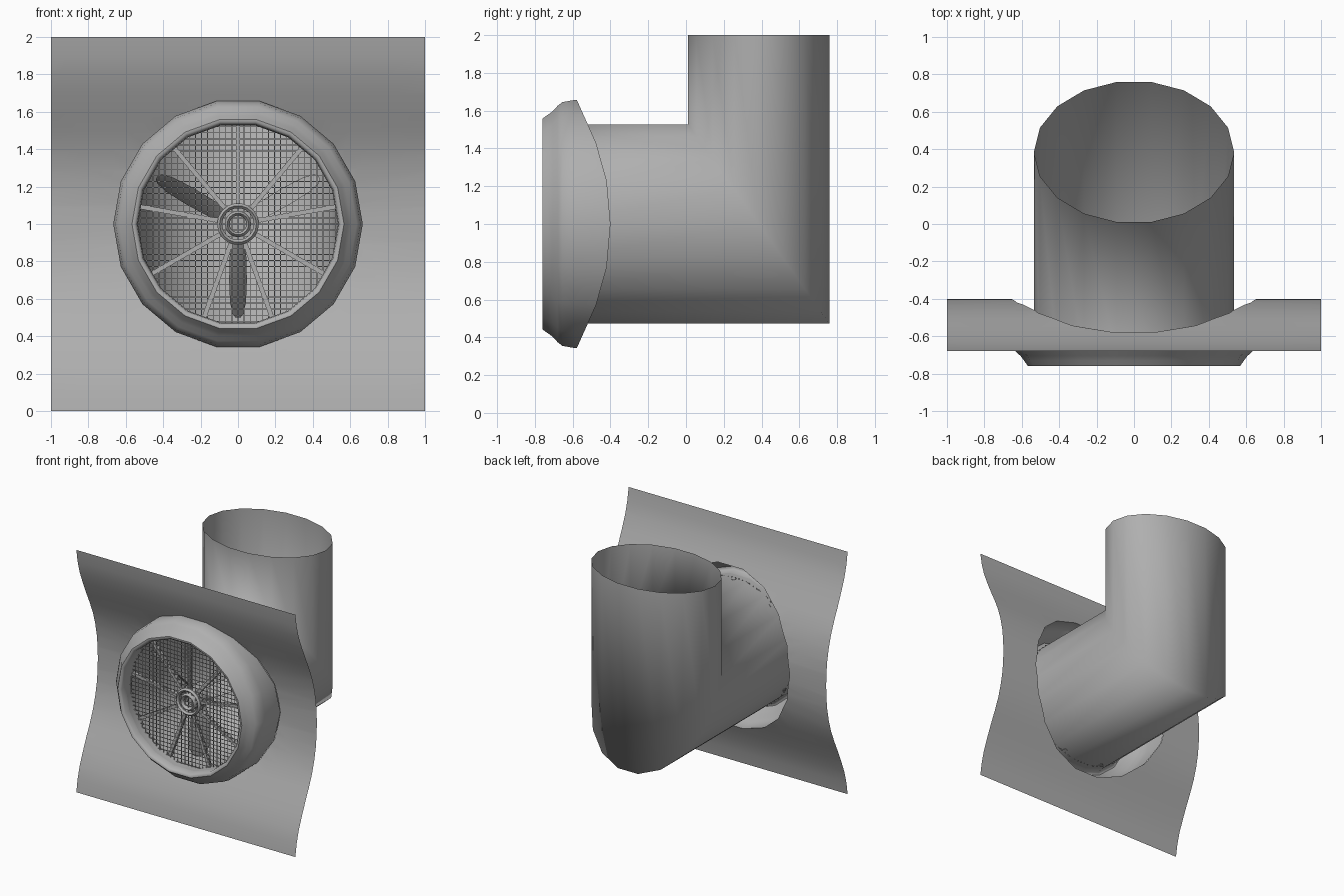
import bpy, bmesh
from math import sin, cos, pi, radians
from mathutils import Matrix, Vector

if "Cube" in bpy.data.objects:
    bpy.data.objects.remove(bpy.data.objects["Cube"])

N = 18
grey = bpy.data.materials.new("dark_grey")
grey.diffuse_color = (.43, .43, .43, 1)
grey.use_nodes = True
grey.node_tree.nodes["Principled BSDF"].inputs["Base Color"].default_value = grey.diffuse_color


def finish(name, bm, smooth=None, recalc=True):
    if recalc:
        bmesh.ops.recalc_face_normals(bm, faces=bm.faces)
    me = bpy.data.meshes.new(name)
    bm.to_mesh(me)
    bm.free()
    me.materials.append(grey)
    ob = bpy.data.objects.new(name, me)
    bpy.context.collection.objects.link(ob)
    if smooth:
        bpy.ops.object.select_all(action='DESELECT')
        ob.select_set(True)
        bpy.context.view_layer.objects.active = ob
        bpy.ops.object.shade_smooth_by_angle(angle=radians(smooth))
    return ob


def loft(name, rings, smooth, closed=False):
    bm = bmesh.new()
    vs = [[bm.verts.new(p) for p in r] for r in rings]
    if closed:
        vs.append(vs[0])
    for a, b in zip(vs, vs[1:]):
        for i in range(len(a)):
            j = (i + 1) % len(a)
            bm.faces.new((a[i], a[j], b[j], b[i]))
    return finish(name, bm, smooth)


def ring(r, y, n=N):
    return [(r * cos(2 * pi * i / n), y, 1 + r * sin(2 * pi * i / n)) for i in range(n)]


def box(bm, size, mat):
    bmesh.ops.create_cube(bm, size=1, matrix=mat @ Matrix.Diagonal((*size, 1)))


# Wave-shaped panel profile: depth by distance from the middle height
PROFILE = [(0, -.40), (.1, -.403), (.2, -.414), (.3, -.434), (.4, -.464), (.5, -.506),
           (.6, -.553), (.7, -.597), (.8, -.637), (.9, -.664), (1, -.68)]


def wall_y(z):
    d = min(abs(z - 1), 1)
    for (a, ya), (b, yb) in zip(PROFILE, PROFILE[1:]):
        if d <= b:
            return ya + (yb - ya) * (d - a) / (b - a)
    return -.68


# Panel: flat square with an 18-sided hole, sliced in rows, then bent to the profile
R = .667
bm = bmesh.new()
loops = ([], [])
for i in range(72):
    a = radians(5 * i)
    r_in = R * cos(pi / N) / cos(radians((5 * i) % 20 - 10))
    r_out = 1 / max(abs(cos(a)), abs(sin(a)))
    for loop, r in zip(loops, (r_in, r_out)):
        loop.append(bm.verts.new((r * cos(a), 0, 1 + r * sin(a))))
for i in range(72):
    j = (i + 1) % 72
    bm.faces.new((loops[0][i], loops[0][j], loops[1][j], loops[1][i]))
for d, _ in PROFILE[:-1]:
    for s in (-1, 1):
        bmesh.ops.bisect_plane(bm, geom=bm.verts[:] + bm.edges[:] + bm.faces[:], dist=1e-4,
                               plane_co=(0, 0, 1 + s * d), plane_no=(0, 0, 1))
bmesh.ops.dissolve_limit(bm, angle_limit=.001, verts=[], edges=[])
for v in bm.verts:
    v.co.y = wall_y(v.co.z)
finish("wall_panel", bm, 40)

# Collar: rounded rim whose back edge follows the panel
back = [(x, wall_y(z), z) for x, y, z in ring(R, 0)]
loft("collar", [back] + [ring(r, y) for r, y in
     [(R, -.59), (.655, -.655), (.635, -.68), (.607, -.705), (.588, -.73), (.567, -.76),
      (.553, -.76), (.54, -.745), (.535, -.70)]], 50)

# Elbow pipe with a softly shaded mitred bend
circ = [(cos(2 * pi * i / N), sin(2 * pi * i / N)) for i in range(N)]
loft("elbow_pipe", [[(.535 * c, -.70, 1 + .535 * s) for c, s in circ],
                    [(.535 * c, .385 - .38 * s, 1 + .535 * s) for c, s in circ],
                    [(.535 * c, .385 - .38 * s, 2) for c, s in circ]], 120)

# Wire mesh screen
bm = bmesh.new()
for i in range(-16, 17):
    p = i * .0325
    h = 2 * (.535 ** 2 - p * p) ** .5
    box(bm, (.004, .004, h), Matrix.Translation((p, -.645, 1)))
    box(bm, (h, .004, .004), Matrix.Translation((0, -.645, 1 + p)))
finish("wire_screen", bm)

# Nine support spokes
bm = bmesh.new()
for i in range(9):
    m = Matrix.Translation((0, -.625, 1)) @ Matrix.Rotation(i * 2 * pi / 9, 4, 'Y')
    box(bm, (.024, .03, .43), m @ Matrix.Translation((0, 0, .315)))
finish("support_spokes", bm)

# Hub rings
for name, a, b in (("hub_outer_ring", .085, .112), ("hub_inner_ring", .045, .07)):
    loft(name, [ring(b, -.60), ring(b, -.65), ring((a + b) / 2, -.665), ring(a, -.65), ring(a, -.60)], 40, True)

# Fan hub
bm = bmesh.new()
bmesh.ops.create_cone(bm, cap_ends=True, segments=N, radius1=.09, radius2=.09, depth=.16,
                      matrix=Matrix.Translation((0, -.52, 1)) @ Matrix.Rotation(pi / 2, 4, 'X'))
finish("fan_hub", bm, 40)

# Three twisted fan blades
bm = bmesh.new()
SECTIONS = [(.07, .04, 40), (.15, .065, 48), (.3, .085, 56), (.42, .085, 60), (.48, .06, 62), (.5, .03, 62)]
for i in range(3):
    turn = Matrix.Rotation(pi + i * 2 * pi / 3, 3, 'Y')
    prev = None
    for r, w, tw in SECTIONS:
        t = -radians(tw)
        sec = []
        for u, v in ((-w, 0), (0, .008), (w, 0), (0, -.008)):
            p = Vector((u * cos(t) - v * sin(t), u * sin(t) + v * cos(t), r))
            sec.append(bm.verts.new(turn @ p + Vector((0, -.5, 1))))
        if prev:
            for k in range(4):
                j = (k + 1) % 4
                bm.faces.new((prev[k], prev[j], sec[j], sec[k]))
        else:
            bm.faces.new(sec)
        prev = sec
    bm.faces.new(prev)
finish("fan_blades", bm, 40)
